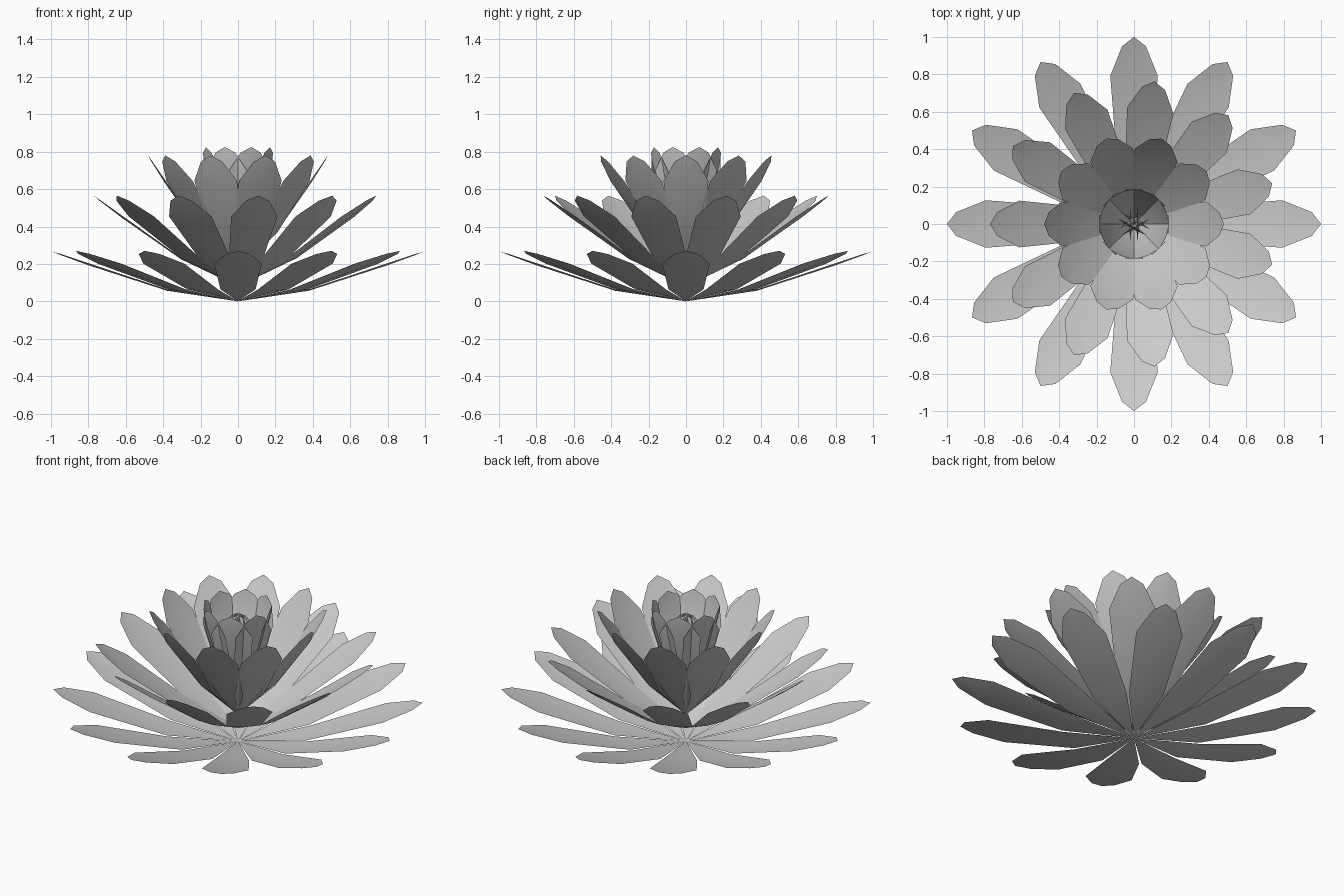
import bpy
import math
from mathutils import Matrix, Vector

cube = bpy.data.objects.get("Cube")
if cube:
    bpy.data.objects.remove(cube, do_unlink=True)

# One pale grey for every petal
GREY = (0.6, 0.6, 0.6, 1.0)
grey = bpy.data.materials.new("pale_grey")
grey.use_nodes = True
grey.diffuse_color = GREY
grey.node_tree.nodes["Principled BSDF"].inputs["Base Color"].default_value = GREY

# Half outline of a petal: fraction along the length, fraction of half width
OUTLINE = [(0.37, 0.74), (0.79, 1.0), (0.95, 0.5)]
BEND = math.radians(5.5)   # the foot of a petal lies lower than its tip
CUP = 0.01                 # depth of the hollow along the middle


def make_petal_mesh(name, base, radius, height, half_width):
    """Petal pointing along +x, from its base on the axis up to its tip."""
    foot = Vector((0, 0, base))
    tip = Vector((radius, 0, height))
    length = (tip - foot).length
    rise = math.atan2(height - base, radius)
    hollow = Vector((math.sin(rise), 0, -math.cos(rise))) * CUP
    low = rise - BEND
    k = OUTLINE[0][0]
    knee = foot + Vector((math.cos(low), 0, math.sin(low))) * length * k

    # Cross rows of right edge, hollow middle and left edge
    verts = [foot]
    for t, w in OUTLINE:
        middle = knee.lerp(tip, (t - k) / (1 - k))
        side = Vector((0, w * half_width, 0))
        verts += [middle - side, middle + hollow * w, middle + side]
    verts.append(tip)
    faces = [(0, 1, 2), (0, 2, 3)]
    for a in (1, 4):
        faces += [(a, a + 3, a + 4, a + 1), (a + 1, a + 4, a + 5, a + 2)]
    faces += [(7, 10, 8), (8, 10, 9)]

    mesh = bpy.data.meshes.new(name)
    mesh.from_pydata(verts, [], faces)
    mesh.polygons.foreach_set("use_smooth", [True] * len(faces))
    mesh.materials.append(grey)
    return mesh


def make_ring(name, count, start, base, radius, height, half_width):
    """Spread linked copies of one petal evenly around the centre."""
    mesh = make_petal_mesh(name, base, radius, height, half_width)
    for i in range(count):
        petal = bpy.data.objects.new(f"{name}_{i + 1}", mesh)
        angle = math.radians(start) + math.tau * i / count
        petal.matrix_world = Matrix.Rotation(angle, 4, "Z")
        bpy.context.collection.objects.link(petal)


# Rings stacked from the spreading outside to the upright heart
make_ring("outer_petal", 12, 0, 0, 1.0, 0.27, 0.127)
make_ring("second_petal", 11, 180, 0.08, 0.77, 0.565, 0.125)
make_ring("third_petal", 10, 0, 0.16, 0.48, 0.78, 0.12)
make_ring("inner_petal", 8, 22.5, 0.24, 0.185, 0.825, 0.115)
make_ring("heart_petal", 6, 0, 0.32, 0.015, 0.76, 0.09)
